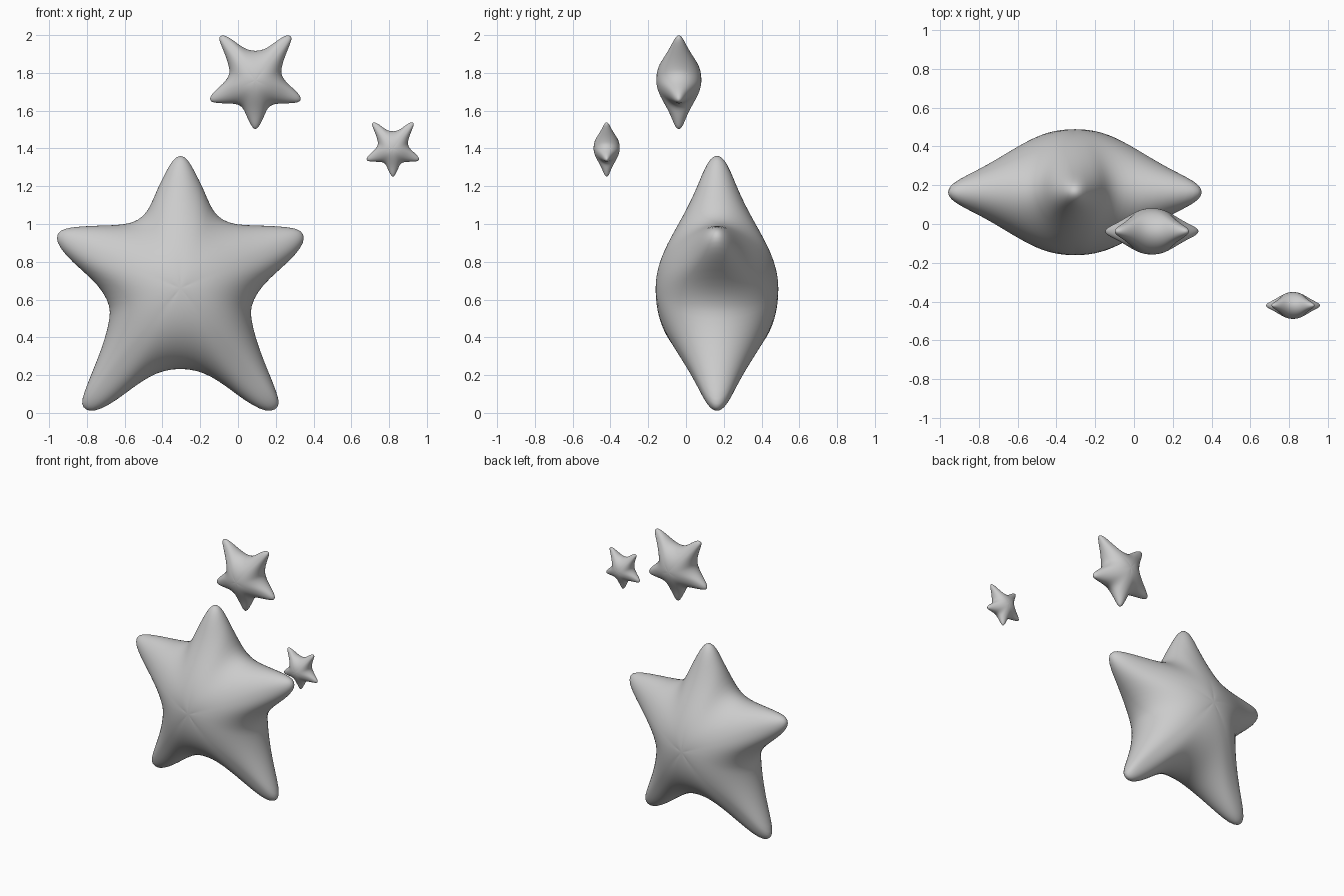
import bpy, bmesh, math

if "Cube" in bpy.data.objects:
    bpy.data.objects.remove(bpy.data.objects["Cube"])

# Right half of the star outline (x, z), from the top tip round to the bottom notch
HALF = [(0, 1.372), (.042, 1.342), (.079, 1.272), (.122, 1.188), (.159, 1.093),
        (.196, 1.04), (.254, 1.005), (.339, .993), (.471, .992), (.587, .983),
        (.642, .967), (.661, .929), (.642, .876), (.577, .802), (.471, .712),
        (.407, .638), (.373, .563), (.373, .505), (.397, .4), (.439, .283),
        (.492, .156), (.525, .066), (.520, .027), (.481, .004), (.423, .017),
        (.339, .066), (.25, .135), (.164, .193), (.085, .225), (0, .235)]
CENTRE_Z = .66
RINGS = 14


def puff(x, z, s):
    """Half thickness: a soft central swell running out into rounded arms."""
    rho = math.hypot(x, z)
    reach = .78 - .08 * (z / rho)
    swell = .085 + .24 * math.exp(-(rho / reach / .58) ** 2.2)
    return swell * math.sqrt(max(0, 1 - s ** 5))


def make_star(name, centre, size, flip):
    outline = [(x, z - CENTRE_Z) for x, z in HALF]
    outline += [(-x, z) for x, z in outline[-2:0:-1]]
    n = len(outline)
    k = -size if flip else size          # half turn about y for the inverted stars
    bm = bmesh.new()

    def vert(x, y, z):
        return bm.verts.new((x * k, y * size, z * k))

    # Shared rim, then front and back shells shrinking to a pole
    rim = [vert(x, 0, z) for x, z in outline]
    for side in (-1, 1):
        outer = rim
        for i in range(RINGS - 1, 0, -1):
            s = math.sin(i / RINGS * math.pi / 2)
            inner = [vert(x * s, side * puff(x * s, z * s, s), z * s) for x, z in outline]
            for j in range(n):
                m = (j + 1) % n
                bm.faces.new((outer[j], outer[m], inner[m], inner[j]))
            outer = inner
        pole = vert(0, side * .325, 0)
        for j in range(n):
            bm.faces.new((outer[j], outer[(j + 1) % n], pole))
    bmesh.ops.recalc_face_normals(bm, faces=bm.faces)
    for f in bm.faces:
        f.smooth = True
    mesh = bpy.data.meshes.new(name)
    bm.to_mesh(mesh)
    bm.free()
    ob = bpy.data.objects.new(name, mesh)
    ob.location = centre
    bpy.context.collection.objects.link(ob)
    sub = ob.modifiers.new("smooth", 'SUBSURF')
    sub.levels = sub.render_levels = 1


# One large upright star and two smaller inverted ones
make_star("large_star", (-.305, .164, CENTRE_Z), 1, False)
make_star("medium_star", (.092, -.038, 1.76), .367, True)
make_star("small_star", (.82, -.42, 1.4), .2125, True)
